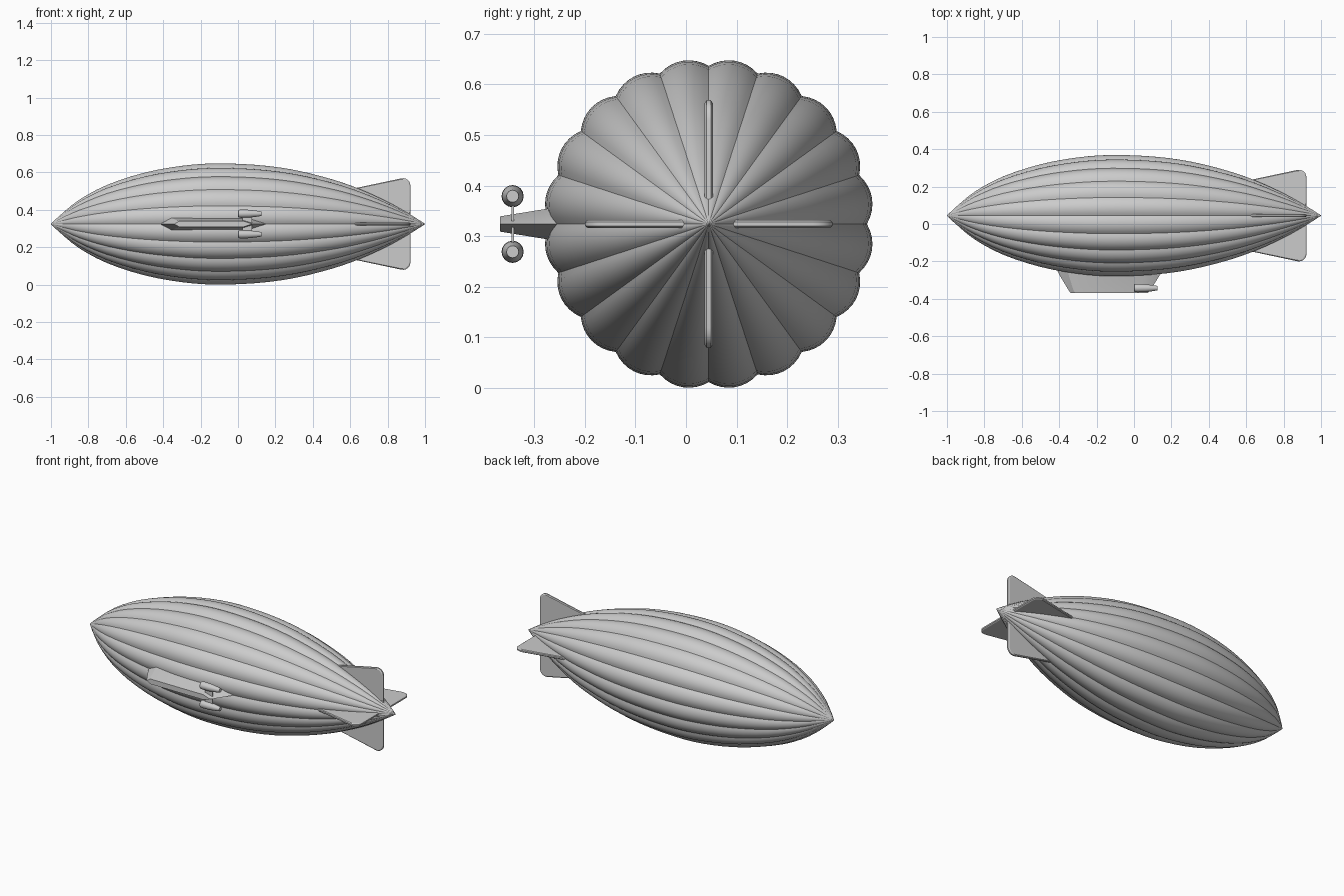
import bpy, bmesh, math
from mathutils import Matrix, Vector

if "Cube" in bpy.data.objects:
    bpy.data.objects.remove(bpy.data.objects["Cube"])

CY, CZ = 0.045, 0.324          # axis of the hull
grey = bpy.data.materials.new("light grey")
grey.diffuse_color = (0.6, 0.6, 0.6, 1)
grey.use_nodes = True
grey.node_tree.nodes["Principled BSDF"].inputs["Base Color"].default_value = grey.diffuse_color


def finish(name, bm, angle=30):
    bmesh.ops.recalc_face_normals(bm, faces=bm.faces)
    me = bpy.data.meshes.new(name)
    bm.to_mesh(me)
    bm.free()
    ob = bpy.data.objects.new(name, me)
    bpy.context.collection.objects.link(ob)
    me.materials.append(grey)
    bpy.ops.object.select_all(action='DESELECT')
    ob.select_set(True)
    bpy.context.view_layer.objects.active = ob
    bpy.ops.object.shade_smooth_by_angle(angle=math.radians(angle))
    return ob


def loft(bm, rings):
    """Skin a list of closed point rings and cap both ends."""
    vs = [[bm.verts.new(p) for p in ring] for ring in rings]
    n = len(vs[0])
    for a, b in zip(vs, vs[1:]):
        for i in range(n):
            j = (i + 1) % n
            bm.faces.new((a[i], a[j], b[j], b[i]))
    bm.faces.new(vs[0])
    bm.faces.new(vs[-1])


def smooth_profile(pts, steps):
    """Catmull-Rom curve through the profile points."""
    p = [Vector(q) for q in pts]
    p = [2 * p[0] - p[1]] + p + [2 * p[-1] - p[-2]]
    out = []
    for a, b, c, d in zip(p, p[1:], p[2:], p[3:]):
        for k in range(steps):
            t = k / steps
            out.append(0.5 * (2 * b + (c - a) * t + (2 * a - 5 * b + 4 * c - d) * t * t
                              + (3 * b - a - 3 * c + d) * t ** 3))
    return out + [p[-2]]


# hull: twenty rounded gores swept along the x axis
LOBES, SEG = 20, 8
profile = [(-1, 0.001), (-.95, .048), (-.85, .13), (-.7, .211), (-.5, .277), (-.3, .314),
           (-.12, .327), (.1, .319), (.3, .292), (.5, .242), (.65, .189), (.8, .12),
           (.92, .052), (1, .001)]
rings = []
for x, r in smooth_profile(profile, 3):
    ring = []
    for i in range(LOBES * SEG):
        u = (i % SEG) / SEG * 2 - 1
        rr = r * (1 - 0.043 * u * u)
        a = 2 * math.pi * i / (LOBES * SEG)
        ring.append((x, CY + rr * math.cos(a), CZ + rr * math.sin(a)))
    rings.append(ring)
bm = bmesh.new()
loft(bm, rings)
finish("hull", bm)

# four tail fins with rounded tips and chamfered rims
outline = [(.56, .17), (.60, .186)]
for cx, cr, rad, a0, a1 in ((.882, .205, .04, 102, 0),):
    for k in range(7):
        a = math.radians(a0 + (a1 - a0) * k / 6)
        outline.append((cx + rad * math.cos(a), cr + rad * math.sin(a)))
outline += [(.922, .03), (.56, .03)]
mid = Vector((.80, .13))


def fin_ring(t, inset):
    ring = []
    for q in outline:
        v = Vector(q)
        v += (mid - v).normalized() * inset
        ring.append((v.x, t, v.y))
    return ring


for i, side in enumerate(("right", "top", "left", "bottom")):
    bm = bmesh.new()
    loft(bm, [fin_ring(-.008, .007), fin_ring(-.004, 0), fin_ring(.004, 0), fin_ring(.008, .007)])
    bm.transform(Matrix.Translation((0, CY, CZ)) @ Matrix.Rotation(math.pi / 2 * (i - 1), 4, 'X'))
    finish(side + "_fin", bm, 20)


# gondola: tapered six-sided cabin hanging off the -y side
def cabin(y, x0, x1, x2, x3, h):
    return [(x0, y, CZ), (x1, y, CZ - h), (x2, y, CZ - h),
            (x3, y, CZ), (x2, y, CZ + h), (x1, y, CZ + h)]


bm = bmesh.new()
loft(bm, [cabin(-.24, -.415, -.36, .07, .165, .036),
          cabin(-.27, -.40, -.35, .06, .14, .031),
          cabin(-.35, -.352, -.325, .03, .09, .018),
          cabin(-.368, -.34, -.315, .03, .075, .015)])
finish("gondola", bm, 20)

# engine nacelles and their cross strut
for name, s in (("upper", 1), ("lower", -1)):
    bm = bmesh.new()
    loft(bm, [[(x, -.343 + r * math.cos(k * math.pi / 8), CZ + s * .055 + r * math.sin(k * math.pi / 8))
               for k in range(16)]
              for x, r in ((0, .017), (.004, .021), (.02, .022), (.06, .021), (.10, .016), (.125, .012))])
    finish(name + "_engine", bm)
bm = bmesh.new()
bmesh.ops.create_cube(bm, size=1, matrix=Matrix.Translation((.05, -.343, CZ)) @ Matrix.Diagonal((.05, .005, .10, 1)))
finish("engine_strut", bm)
